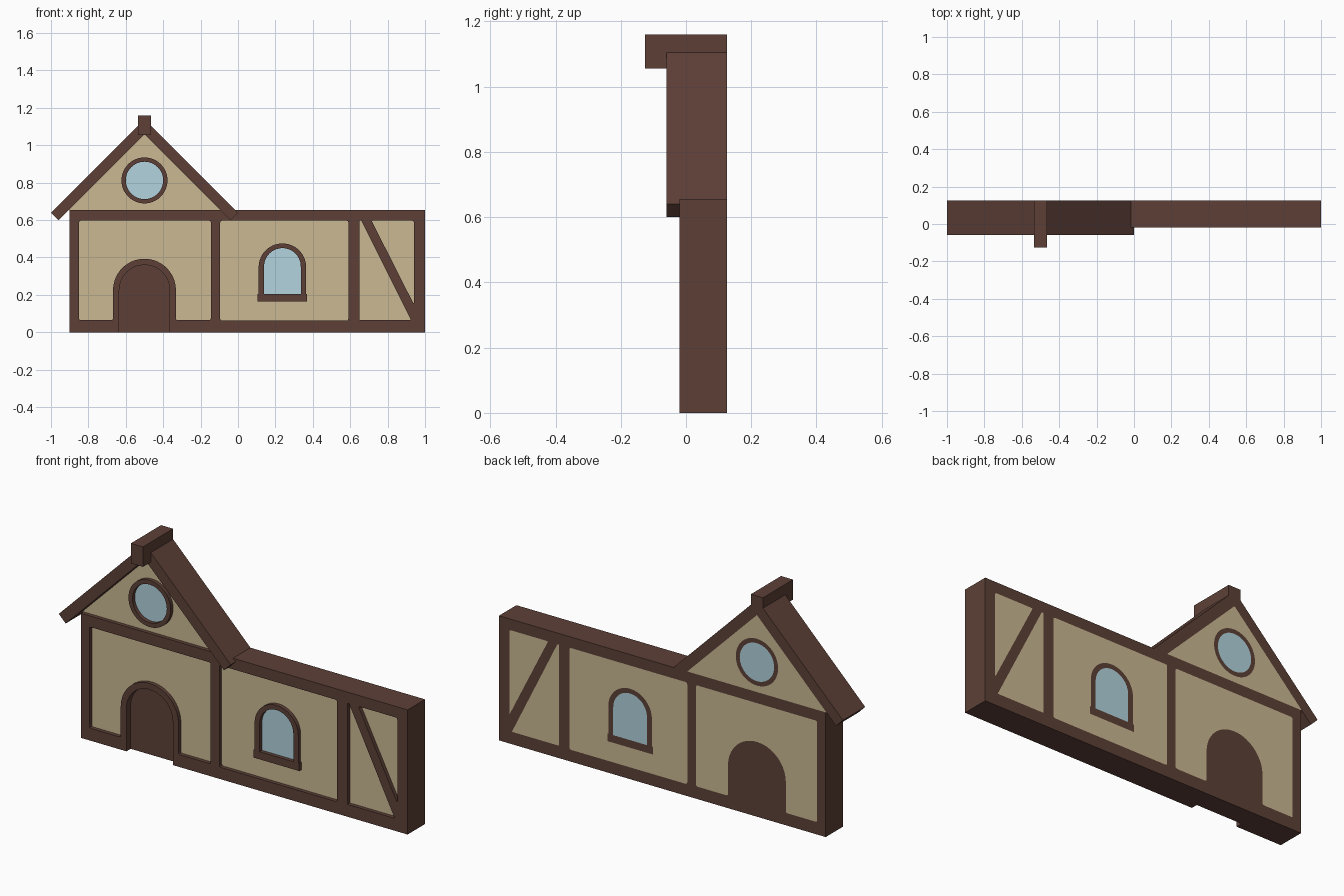
import bpy, bmesh, math
from mathutils import Vector

if "Cube" in bpy.data.objects:
    bpy.data.objects.remove(bpy.data.objects["Cube"])

BACK = 0.125      # shared flat back plane
FRONT = -0.02     # face of the timber frame
PANEL = 0.0       # recessed plaster and glass


def srgb(r, g, b):
    def lin(c):
        c /= 255
        return c / 12.92 if c <= 0.04045 else ((c + 0.055) / 1.055) ** 2.4
    return (lin(r), lin(g), lin(b), 1)


def material(name, rgb):
    m = bpy.data.materials.new(name)
    m.diffuse_color = srgb(*rgb)
    m.use_nodes = True
    m.node_tree.nodes["Principled BSDF"].inputs["Base Color"].default_value = m.diffuse_color
    return m


timber = material("dark timber", (93, 64, 55))
plaster = material("tan plaster", (202, 184, 146))
glass = material("pale blue glass", (178, 212, 221))


def arc(cx, cz, r, a0, a1, n):
    return [(cx + r * math.cos(a0 + (a1 - a0) * i / n),
             cz + r * math.sin(a0 + (a1 - a0) * i / n)) for i in range(n + 1)]


def arch(cx, base, cz, r):
    """Open arch outline from left foot over the top to right foot."""
    return [(cx - r, base)] + arc(cx, cz, r, math.pi, 0, 28) + [(cx + r, base)]


def circle(cx, cz, r, n=48):
    return arc(cx, cz, r, 0, math.tau, n)[:-1]


def soften(points, d=0.01):
    """Clip the sharp corners of an outline, leaving arcs alone."""
    out = []
    for i, p in enumerate(points):
        p = Vector(p)
        a = Vector(points[i - 1]) - p
        b = Vector(points[(i + 1) % len(points)]) - p
        if a.angle(-b) > math.radians(40):
            q, s = p + a.normalized() * d, p + b.normalized() * d
            m = (q + s) / 4 + p / 2
            out += [tuple(q), tuple(m), tuple(s)]
        else:
            out.append(tuple(p))
    return out


def slab(name, mat, y0, y1, *loops):
    """Extrude an outline (first loop) with holes (other loops) from y0 to y1."""
    bm = bmesh.new()
    for loop in loops:
        vs = [bm.verts.new((x, y0, z)) for x, z in loop]
        for i, v in enumerate(vs):
            bm.edges.new((vs[i - 1], v))
    bmesh.ops.triangle_fill(bm, use_beauty=True, edges=bm.edges[:], normal=(0, -1, 0))
    ext = bmesh.ops.extrude_face_region(bm, geom=bm.faces[:], use_keep_orig=True)
    moved = [g for g in ext["geom"] if isinstance(g, bmesh.types.BMVert)]
    bmesh.ops.translate(bm, verts=moved, vec=(0, y1 - y0, 0))
    bmesh.ops.recalc_face_normals(bm, faces=bm.faces[:])
    me = bpy.data.meshes.new(name)
    bm.to_mesh(me)
    bm.free()
    me.materials.append(mat)
    ob = bpy.data.objects.new(name, me)
    bpy.context.collection.objects.link(ob)
    return ob


def rect(x0, x1, z0, z1):
    return [(x0, z0), (x1, z0), (x1, z1), (x0, z1)]


# Outlines of the plaster panels, door and windows
door_x, door_z = -0.5, 0.225
door = arch(door_x, 0, door_z, 0.135)
door_panel = soften([(-0.85, 0.065)] + arch(door_x, 0.065, door_z, 0.168)
                    + [(-0.145, 0.065), (-0.145, 0.597), (-0.85, 0.597)])
window_panel = soften(rect(-0.095, 0.59, 0.062, 0.597))
brace_left = soften([(0.65, 0.065), (0.925, 0.065), (0.66, 0.597), (0.65, 0.597)], 0.004)
brace_right = soften([(0.714, 0.597), (0.94, 0.597), (0.94, 0.15)], 0.008)
window_outer = ([(0.105, 0.165), (0.105, 0.205)] + arch(0.2375, 0.205, 0.348, 0.127)
                + [(0.37, 0.205), (0.37, 0.165)])
window_inner = arch(0.2375, 0.205, 0.352, 0.098)
gable = [(-0.905, 0.655), (-0.095, 0.655), (-0.5, 1.06)]
round_outer, round_inner = circle(-0.5, 0.812, 0.123), circle(-0.5, 0.812, 0.1)

# Timber wall frame with panel openings and the doorway
slab("wall_frame", timber, FRONT, BACK,
     [(-0.9, 0)] + door + [(1, 0), (1, 0.655), (-0.9, 0.655)],
     door_panel, window_panel, brace_left, brace_right)
slab("door", timber, 0.015, BACK, door)

# Plaster infill
slab("door_wall_plaster", plaster, PANEL, BACK, door_panel)
slab("window_wall_plaster", plaster, PANEL, BACK, window_panel, window_outer)
slab("brace_plaster_left", plaster, PANEL, BACK, brace_left)
slab("brace_plaster_right", plaster, PANEL, BACK, brace_right)
slab("gable_plaster", plaster, PANEL, BACK, gable, round_outer)

# Windows
slab("arched_window_frame", timber, FRONT, BACK, window_outer, window_inner)
slab("arched_window_glass", glass, PANEL, BACK, window_inner)
slab("round_window_frame", timber, FRONT, BACK, round_outer, round_inner)
slab("round_window_glass", glass, PANEL, BACK, round_inner)

# Gable roof and ridge beam
slab("gable_roof", timber, -0.06, BACK,
     [(-1, 0.64), (-0.96, 0.6), (-0.5, 1.06), (-0.04, 0.6), (0, 0.64), (-0.5, 1.14)])
slab("ridge_beam", timber, -BACK, BACK, rect(-0.535, -0.465, 1.055, 1.16))
